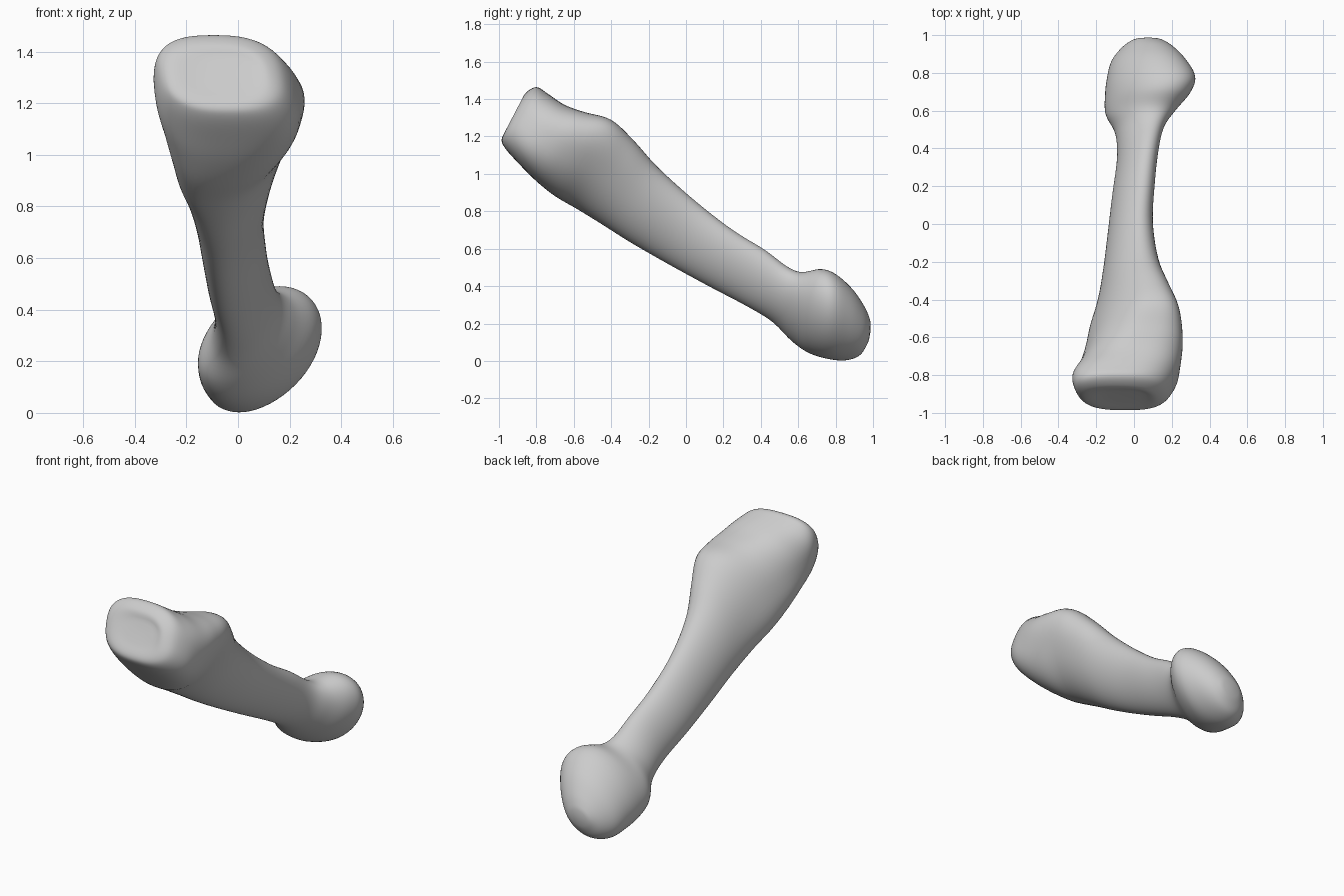
import bpy, bmesh, math
from mathutils import Vector

if "Cube" in bpy.data.objects:
    bpy.data.objects.remove(bpy.data.objects["Cube"], do_unlink=True)

SEGMENTS = 56
STEPS = 6

# Cross-sections along the bone:
# upper y, upper z, lower y, lower z, x min, x max, lean of the top toward +x
SECTIONS = [
    (-.88, 1.38, -.95, 1.25, -.16, .06, 0),
    (-.86, 1.43, -.985, 1.19, -.26, .12, -.02),
    (-.80, 1.465, -.97, 1.14, -.31, .18, -.03),
    (-.74, 1.43, -.89, 1.05, -.325, .23, -.02),
    (-.65, 1.37, -.80, .96, -.285, .25, .03),
    (-.54, 1.33, -.70, .88, -.25, .25, .08),
    (-.40, 1.29, -.58, .81, -.225, .23, .11),
    (-.28, 1.18, -.45, .73, -.19, .18, .09),
    (-.15, 1.035, -.30, .635, -.165, .13, .06),
    (.05, .855, -.10, .52, -.14, .10, .05),
    (.25, .70, .12, .40, -.115, .11, .05),
    (.42, .595, .32, .295, -.09, .13, .05),
    (.54, .505, .46, .21, -.10, .16, .06),
    (.62, .475, .56, .11, -.15, .22, .08),
    (.72, .492, .65, .045, -.155, .30, .09),
    (.80, .465, .75, .012, -.145, .325, .085),
    (.89, .385, .85, .002, -.12, .27, .07),
    (.955, .29, .93, .03, -.06, .20, .04),
    (.985, .22, .975, .10, 0, .14, .01),
]


def spline(a, b, c, d, t):
    """Smooth value between b and c."""
    return b + .5 * t * (c - a + t * (2 * a - 5 * b + 4 * c - d + t * (3 * (b - c) + d - a)))


def squared(value, power):
    return math.copysign(abs(value) ** power, value)


def ring_points(section):
    """Leaning oval, squarer toward the broad base."""
    uy, uz, ly, lz, x0, x1, lean = section
    upper, lower = Vector((0, uy, uz)), Vector((0, ly, lz))
    half = (x1 - x0) / 2
    lean = max(-.8 * half, min(.8 * half, lean))
    width = math.sqrt(half * half - lean * lean)
    power = .76 if uy < -.7 else min(1, .76 + .4 * (uy + .7))
    points = []
    for i in range(SEGMENTS):
        angle = math.tau * i / SEGMENTS
        c, s = squared(math.cos(angle), power), squared(math.sin(angle), power)
        p = lower.lerp(upper, .5 + .5 * s)
        p.x = (x0 + x1) / 2 + width * c + lean * s
        points.append(p)
    return points


# Interpolate the sections into a dense smooth run
profile = []
last = len(SECTIONS) - 1
for i in range(last):
    near = [SECTIONS[max(0, min(last, i + k))] for k in (-1, 0, 1, 2)]
    for step in range(STEPS):
        profile.append([spline(*v, step / STEPS) for v in zip(*near)])
profile.append(SECTIONS[-1])

# Skin the rings and close both ends with a centre point
bm = bmesh.new()
rings = [[bm.verts.new(p) for p in ring_points(s)] for s in profile]
for a, b in zip(rings, rings[1:]):
    for i in range(SEGMENTS):
        j = (i + 1) % SEGMENTS
        bm.faces.new((a[i], a[j], b[j], b[i]))
for ring, centre in ((rings[0], (-.05, -.91, 1.315)), (rings[-1], (.07, 1, .16))):
    tip = bm.verts.new(centre)
    for i in range(SEGMENTS):
        bm.faces.new((ring[i], ring[(i + 1) % SEGMENTS], tip))
bmesh.ops.recalc_face_normals(bm, faces=bm.faces)
mesh = bpy.data.meshes.new("long_bone")
bm.to_mesh(mesh)
bm.free()

bone = bpy.data.objects.new("long_bone", mesh)
bpy.context.collection.objects.link(bone)

# Soften the rims
smooth = bone.modifiers.new("soften", "SMOOTH")
smooth.factor = .5
smooth.iterations = 4

# Plain light grey
material = bpy.data.materials.new("light_grey")
material.use_nodes = True
colour = (.6, .6, .6, 1)
material.diffuse_color = colour
shader = next(n for n in material.node_tree.nodes if n.type == "BSDF_PRINCIPLED")
shader.inputs["Base Color"].default_value = colour
mesh.materials.append(material)

bpy.context.view_layer.objects.active = bone
bone.select_set(True)
bpy.ops.object.shade_smooth()
